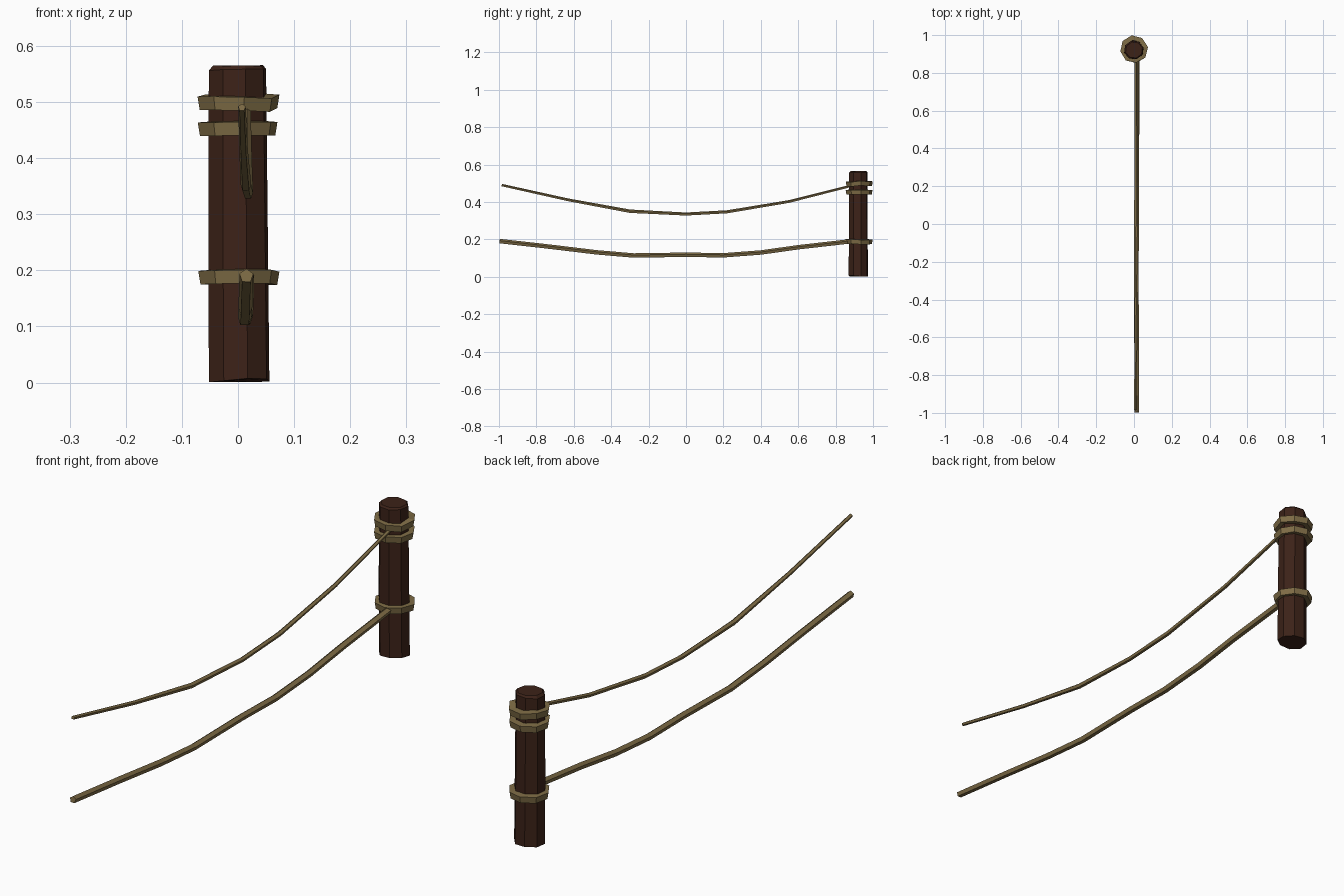
import bpy, bmesh, math, random
from mathutils import Vector

if "Cube" in bpy.data.objects:
    bpy.data.objects.remove(bpy.data.objects["Cube"])

random.seed(4)
POST_Y = 0.925


def material(name, rgb):
    m = bpy.data.materials.new(name)
    m.diffuse_color = (*rgb, 1)
    m.use_nodes = True
    m.node_tree.nodes["Principled BSDF"].inputs["Base Color"].default_value = m.diffuse_color
    return m


wood = material("dark_wood", (0.045, 0.016, 0.009))
fibre = material("rope_fibre", (0.21, 0.15, 0.06))


def loft(name, loops, mat, closed=False):
    """Skin a list of equal-sized point loops; cap the ends unless closed."""
    bm = bmesh.new()
    rows = [[bm.verts.new(p) for p in loop] for loop in loops]
    n, count = len(rows[0]), len(rows)
    for i in range(count if closed else count - 1):
        a, b = rows[i], rows[(i + 1) % count]
        for j in range(n):
            k = (j + 1) % n
            bm.faces.new((a[j], a[k], b[k], b[j]))
    if not closed:
        bm.faces.new(rows[0])
        bm.faces.new(rows[-1])
    bmesh.ops.recalc_face_normals(bm, faces=bm.faces)
    me = bpy.data.meshes.new(name)
    bm.to_mesh(me)
    bm.free()
    me.materials.append(mat)
    ob = bpy.data.objects.new(name, me)
    bpy.context.collection.objects.link(ob)
    return ob


def jitter(a):
    return random.uniform(-a, a)


# Post: rough octagonal stake with a chamfered top
def post_loop(z, r, cx, rough):
    return [(cx + r * math.cos(t), POST_Y - 0.004 + r * 0.95 * math.sin(t), z + jitter(rough))
            for t in (math.tau * (j + 0.35) / 8 for j in range(8))]


loft("post", [post_loop(0.004, 0.056, 0.002, 0.004), post_loop(0.28, 0.055, 0.0, 0.01),
              post_loop(0.557, 0.053, -0.001, 0.003), post_loop(0.565, 0.046, 0.0, 0.001)], wood)


# Lashings: uneven eight-sided bands round the post
def lashing(name, z, rough):
    loops = []
    for j in range(8):
        t = math.tau * (j + 0.2) / 8
        r, dz = 0.073 + jitter(0.002), jitter(rough)
        section = [(0.048, -0.010), (r - 0.004, -0.013), (r, 0.011), (0.048, 0.013)]
        loops.append([(q * math.cos(t), POST_Y + q * math.sin(t), z + dz + h)
                      for q, h in section])
    loft(name, loops, fibre, closed=True)


lashing("upper_lashing", 0.499, 0.004)
lashing("middle_lashing", 0.453, 0.001)
lashing("lower_lashing", 0.188, 0.002)


# Ropes: sagging five-sided sweeps, each point is (x, y, z, radius)
def rope(name, path):
    loops = []
    for i, (x, y, z, r) in enumerate(path):
        a, b = path[max(i - 1, 0)], path[min(i + 1, len(path) - 1)]
        d = Vector((b[0] - a[0], b[1] - a[1], b[2] - a[2])).normalized()
        side = d.cross(Vector((0, 0, 1))).normalized()
        up = side.cross(d)
        loops.append([Vector((x, y, z)) + r * (math.cos(t) * side + math.sin(t) * up)
                      for t in (math.tau * j / 5 + 0.3 for j in range(5))])
    loft(name, loops, fibre)


rope("upper_rope", [
    (0.007, -0.985, 0.490, 0.007), (0.010, -0.63, 0.411, 0.008), (0.014, -0.30, 0.350, 0.010),
    (0.018, 0.0, 0.335, 0.009), (0.018, 0.22, 0.347, 0.009), (0.017, 0.55, 0.402, 0.008),
    (0.016, 0.89, 0.488, 0.007)])
rope("lower_rope", [
    (0.015, -0.997, 0.190, 0.013), (0.014, -0.72, 0.159, 0.013), (0.013, -0.48, 0.130, 0.013),
    (0.012, -0.28, 0.113, 0.013), (0.013, 0.0, 0.117, 0.013), (0.014, 0.20, 0.114, 0.013),
    (0.015, 0.40, 0.129, 0.013), (0.016, 0.60, 0.157, 0.013), (0.016, 0.89, 0.190, 0.013)])
